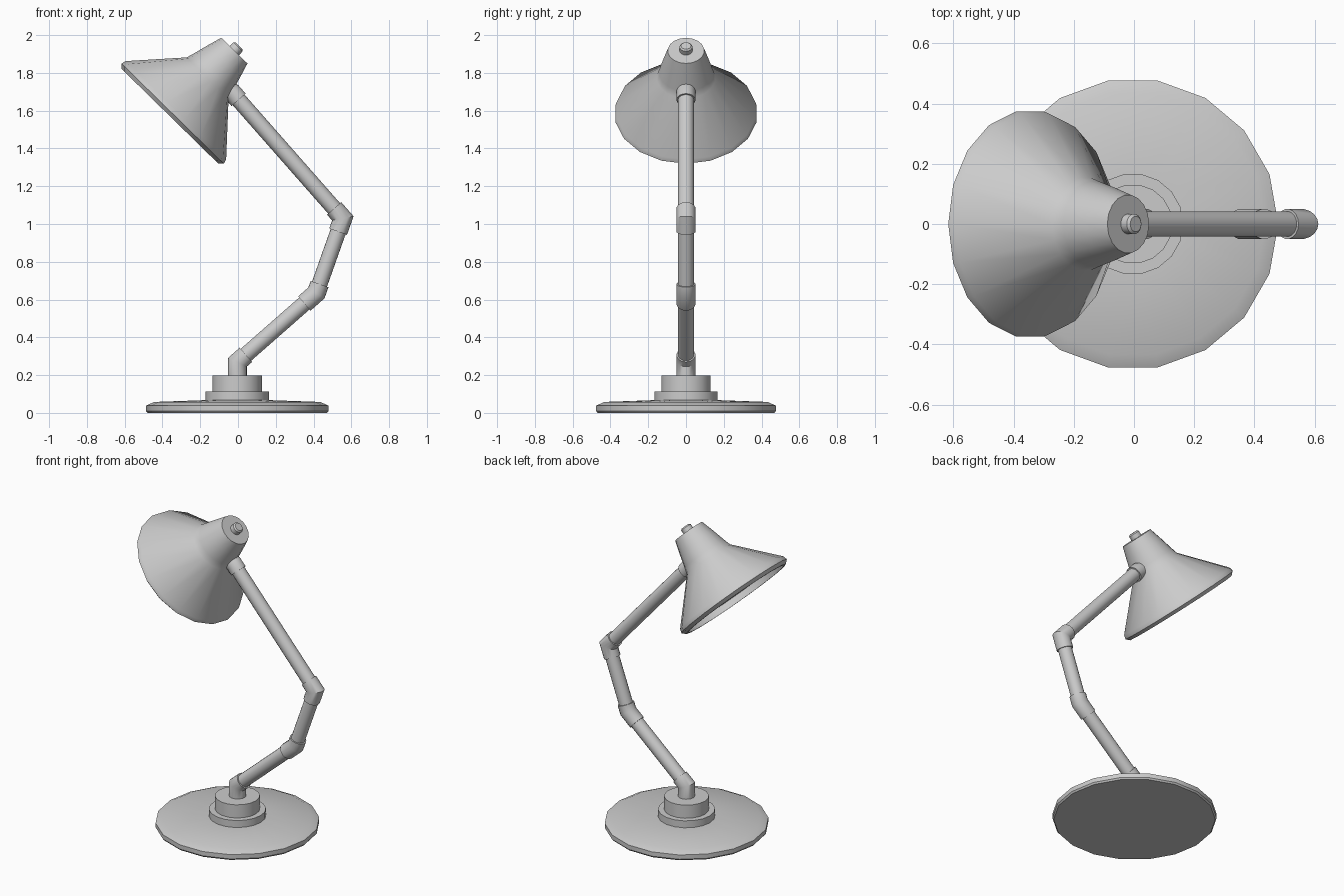
import bpy, bmesh, math
from mathutils import Vector, Matrix

if "Cube" in bpy.data.objects:
    bpy.data.objects.remove(bpy.data.objects["Cube"])

SIDES = 18


def finish(name, bm, angle=35):
    bmesh.ops.recalc_face_normals(bm, faces=bm.faces)
    mesh = bpy.data.meshes.new(name)
    bm.to_mesh(mesh)
    bm.free()
    ob = bpy.data.objects.new(name, mesh)
    bpy.context.collection.objects.link(ob)
    bpy.ops.object.select_all(action='DESELECT')
    ob.select_set(True)
    bpy.context.view_layer.objects.active = ob
    bpy.ops.object.shade_smooth_by_angle(angle=math.radians(angle))
    return ob


def skin(bm, rings):
    """Bridge consecutive rings and cap both ends."""
    for a, b in zip(rings, rings[1:]):
        for i in range(SIDES):
            j = (i + 1) % SIDES
            bm.faces.new((a[i], a[j], b[j], b[i]))
    bm.faces.new(rings[0])
    bm.faces.new(rings[-1])


def lathe(name, profile, matrix):
    """Revolve (radius, height) points around local z."""
    bm = bmesh.new()
    rings = []
    for r, h in profile:
        rings.append([bm.verts.new(matrix @ Vector((r * math.cos(t), r * math.sin(t), h)))
                      for t in (2 * math.pi * i / SIDES for i in range(SIDES))])
    skin(bm, rings)
    return finish(name, bm)


def pipe(name, path, radius):
    """Round pipe with mitred corners along (x, z) points in the y = 0 plane."""
    pts = [Vector((x, 0, z)) for x, z in path]
    bm = bmesh.new()
    rings = []
    for k, p in enumerate(pts):
        before = (p - pts[k - 1]).normalized() if k else (pts[1] - p).normalized()
        after = (pts[k + 1] - p).normalized() if k < len(pts) - 1 else before
        tangent = (before + after).normalized()
        side = Vector((tangent.z, 0, -tangent.x)) / tangent.dot(before)
        rings.append([bm.verts.new(p + radius * (side * math.cos(t) + Vector((0, math.sin(t), 0))))
                      for t in (2 * math.pi * i / SIDES for i in range(SIDES))])
    skin(bm, rings)
    return finish(name, bm)


# Weighted base and stepped socket
base = Matrix.Translation((-0.004, 0, 0))
lathe("base", [(0.475, 0), (0.483, 0.01), (0.483, 0.038), (0.44, 0.058), (0.16, 0.068)], base)
lathe("base_collar", [(0.168, 0.05), (0.168, 0.113)], base)
lathe("base_socket", [(0.132, 0.10), (0.132, 0.198)], base)

# Arm tubes with slightly wider elbows
joints = [(-0.003, 0.19), (-0.003, 0.268), (0.415, 0.635), (0.555, 1.03), (-0.03, 1.695), (-0.11, 1.73)]
for i, name in enumerate(["lower_arm", "middle_arm", "upper_arm"], 1):
    pipe(name, joints[i:i + 2], 0.042)


def toward(a, b, d):
    a, b = Vector(a), Vector(b)
    return a + (b - a).normalized() * d


elbows = [("base_elbow", 0.078, 0.06), ("lower_elbow", 0.085, 0.05),
          ("upper_elbow", 0.075, 0.07), ("shade_elbow", 0.05, 0.085)]
for i, (name, d0, d1) in enumerate(elbows, 1):
    corner = joints[i]
    pipe(name, [toward(corner, joints[i - 1], d0), corner, toward(corner, joints[i + 1], d1)], 0.05)

# Hollow tilted shade: inner wall, rolled rim, cone, neck
tilt = Matrix.Translation((-0.36, 0, 1.57)) @ Matrix.Rotation(math.radians(44.4), 4, 'Y')
lathe("shade", [(0.085, 0.465), (0.138, 0.28), (0.352, 0.04), (0.345, 0.0), (0.358, 0.0),
                (0.379, 0.02), (0.372, 0.045), (0.155, 0.285), (0.143, 0.325),
                (0.120, 0.41), (0.097, 0.487)], tilt)
lathe("shade_knob", [(0.034, 0.47), (0.034, 0.515), (0.026, 0.523)], tilt)
